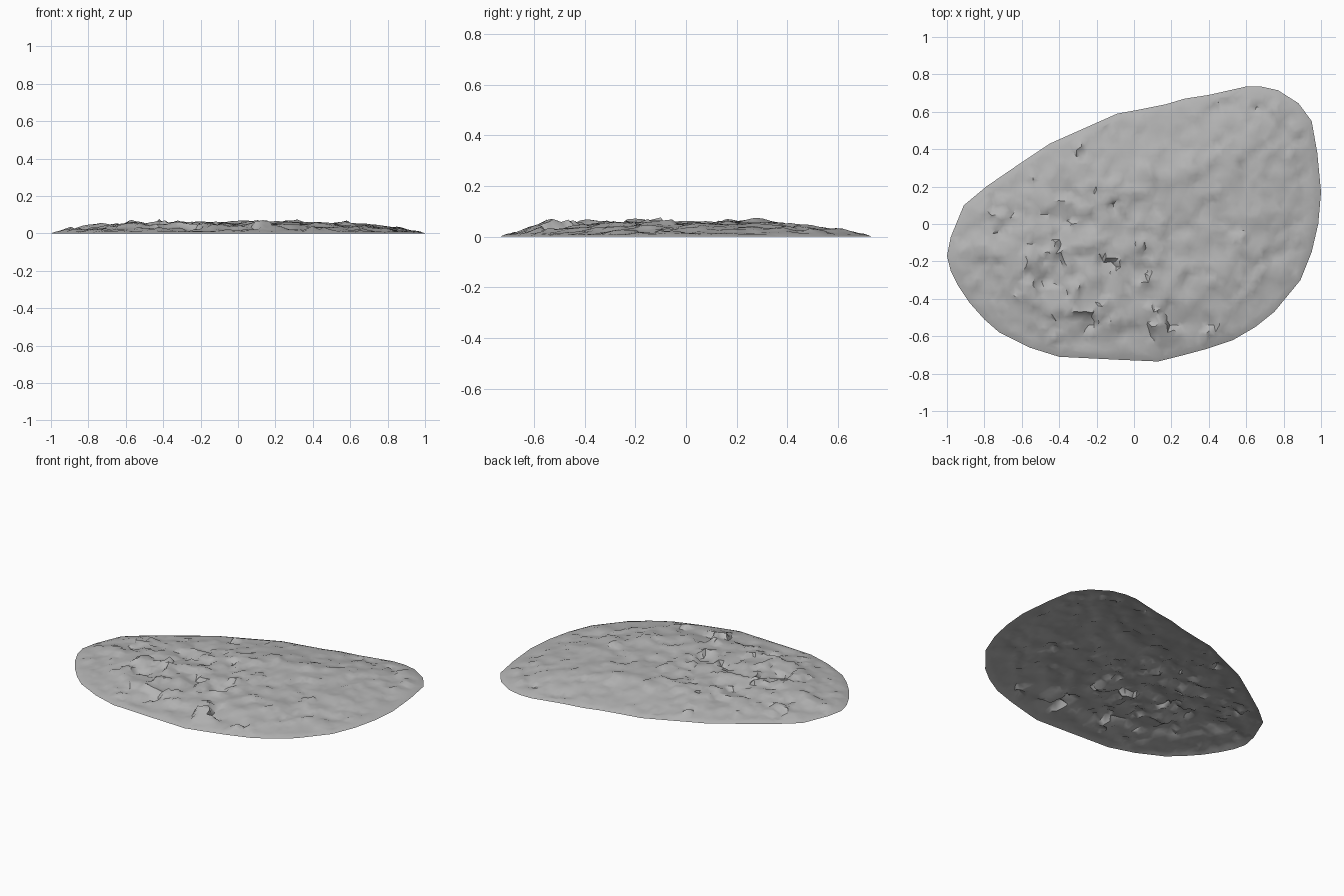
import bpy, bmesh, math, random
from mathutils import Vector, noise, kdtree
from mathutils.geometry import delaunay_2d_cdt, intersect_point_line

if "Cube" in bpy.data.objects:
    bpy.data.objects.remove(bpy.data.objects["Cube"])

random.seed(7)

# Footprint of the pile
OUTLINE = [Vector(p) for p in [
    (-1, -.17), (-.98, -.07), (-.91, .1), (-.79, .2), (-.6, .33), (-.45, .43),
    (-.27, .51), (-.09, .59), (.02, .61), (.17, .64), (.27, .67), (.4, .69),
    (.6, .735), (.68, .735), (.77, .715), (.88, .645), (.95, .55), (.98, .38),
    (1, .17), (.985, 0), (.95, -.15), (.89, -.3), (.75, -.47), (.65, -.55),
    (.53, -.62), (.38, -.67), (.25, -.705), (.13, -.735), (-.1, -.725),
    (-.4, -.71), (-.56, -.66), (-.72, -.58), (-.8, -.51), (-.88, -.42),
    (-.94, -.33), (-.98, -.25)]][::-1]
SEGMENTS = list(zip(OUTLINE, OUTLINE[1:] + OUTLINE[:1]))


def edge_distance(p):
    """Distance from the rim, negative outside the (convex) footprint."""
    best = 9
    for a, b in SEGMENTS:
        q, t = intersect_point_line(p, a, b)
        q = a.lerp(b, min(1, max(0, t)))
        best = min(best, (p - q.to_2d()).length)
    winding = sum(1 for a, b in SEGMENTS if (a.y > p.y) != (b.y > p.y)
                  and p.x < a.x + (p.y - a.y) / (b.y - a.y) * (b.x - a.x))
    return best if winding % 2 else -best


def smooth(t):
    t = min(1, max(0, t))
    return t * t * (3 - 2 * t)


# Broken slabs: each has a centre, lift, tilt and strength
slabs = []
for _ in range(430):
    c = Vector((random.uniform(-1, 1), random.uniform(-.75, .75), 0))
    slabs.append((c, random.uniform(-.014, .017),
                  random.uniform(-.28, .28), random.uniform(-.28, .28),
                  random.random() ** 1.3))
tree = kdtree.KDTree(len(slabs))
for i, s in enumerate(slabs):
    tree.insert(s[0], i)
tree.balance()


def height(p):
    d = edge_distance(p)
    if d < .004:
        return 0.0
    v = Vector((p.x, p.y, 0))
    # low mound with a crest towards the back right
    z = .007 * smooth(d / .03) + .041 * smooth((d + .05) / .42)
    z += .014 * math.exp(-((p.x - .25) ** 2 + (p.y - .25) ** 2) / .03)
    # gentle lumps everywhere
    z += (.010 * noise.noise(v * 9) + .005 * noise.noise(v * 21)) * smooth(d / .12)
    # slabs, roughest at the left and front middle
    rough = .55 + .55 * smooth((.45 - p.x - .4 * p.y) / .8)
    warp = Vector((noise.noise(v * 14), noise.noise(v * 14 + Vector((5, 3, 9))), 0)) * .015
    _, i, _ = tree.find(v + warp)
    c, lift, tx, ty, k = slabs[i]
    slab = lift + tx * (p.x - c.x) + ty * (p.y - c.y)
    z += 1.2 * slab * k * rough * smooth((d - .01) / .09)
    return max(.002, z)


# Scatter points inside the footprint and triangulate them
STEP = .026
points = list(OUTLINE)
for r in range(-29, 30):
    for c in range(-40, 41):
        p = Vector(((c + .5 * (r % 2)) * STEP + random.uniform(-.3, .3) * STEP,
                    r * STEP + random.uniform(-.3, .3) * STEP))
        if edge_distance(p) > .018:
            points.append(p)
rim = list(range(len(OUTLINE)))
verts, _, faces, *_ = delaunay_2d_cdt(points, [], [rim], 1, 1e-5)

bm = bmesh.new()
bv = [bm.verts.new((p.x, p.y, height(p))) for p in verts]
for f in faces:
    bm.faces.new([bv[i] for i in f])
bm.normal_update()
bmesh.ops.reverse_faces(bm, faces=[f for f in bm.faces if f.normal.z < 0])

# Rubble surface, open underneath
mesh = bpy.data.meshes.new("rubble_pile")
bm.to_mesh(mesh)
bm.free()
stone = bpy.data.materials.new("stone_grey")
stone.diffuse_color = (.46, .46, .46, 1)
stone.use_nodes = True
stone.node_tree.nodes["Principled BSDF"].inputs["Base Color"].default_value = stone.diffuse_color
mesh.materials.append(stone)
pile = bpy.data.objects.new("rubble_pile", mesh)
bpy.context.collection.objects.link(pile)
bpy.context.view_layer.objects.active = pile
pile.select_set(True)
bpy.ops.object.shade_smooth_by_angle(angle=math.radians(45))
